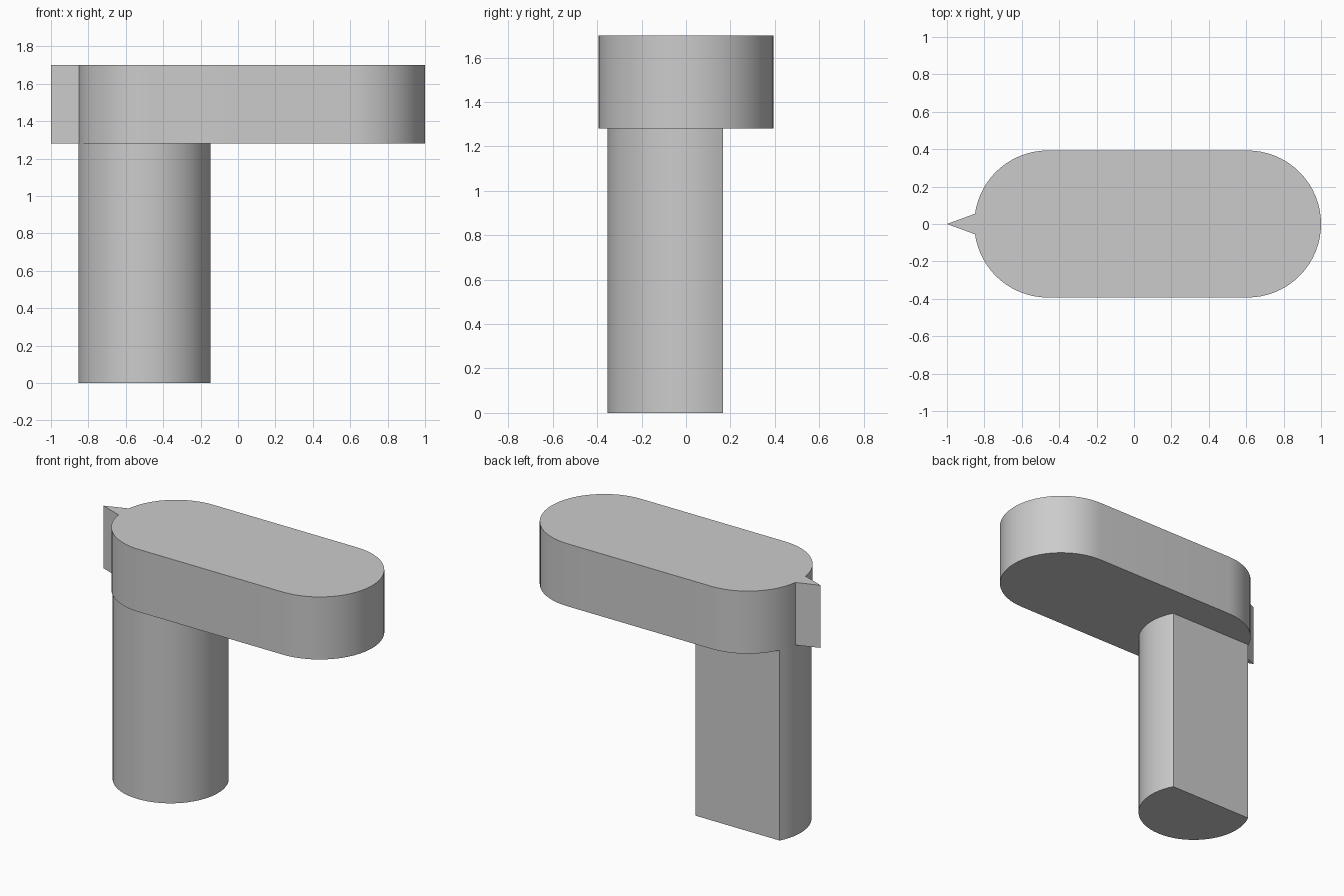
import bpy, bmesh
from math import cos, sin, asin, pi

cube = bpy.data.objects.get("Cube")
if cube:
    bpy.data.objects.remove(cube, do_unlink=True)

grey = bpy.data.materials.new("plain grey")
grey.use_nodes = True
colour = (0.6, 0.6, 0.6, 1)
grey.diffuse_color = colour
grey.node_tree.nodes["Principled BSDF"].inputs["Base Color"].default_value = colour


def arc(cx, radius, start, end, steps):
    """Points along an arc centred on y = 0."""
    angles = [start + (end - start) * i / steps for i in range(steps + 1)]
    return [(cx + radius * cos(a), radius * sin(a)) for a in angles]


def extrude_profile(name, outline, bottom, top):
    """Closed prism from a counter-clockwise outline."""
    bm = bmesh.new()
    base = bm.faces.new([bm.verts.new((x, y, bottom)) for x, y in outline])
    moved = bmesh.ops.extrude_face_region(bm, geom=[base], use_keep_orig=True)["geom"]
    verts = [v for v in moved if isinstance(v, bmesh.types.BMVert)]
    bmesh.ops.translate(bm, vec=(0, 0, top - bottom), verts=verts)
    bmesh.ops.recalc_face_normals(bm, faces=bm.faces)
    mesh = bpy.data.meshes.new(name)
    bm.to_mesh(mesh)
    bm.free()
    mesh.materials.append(grey)
    obj = bpy.data.objects.new(name, mesh)
    bpy.context.collection.objects.link(obj)
    bpy.ops.object.select_all(action="DESELECT")
    obj.select_set(True)
    bpy.context.view_layer.objects.active = obj
    bpy.ops.object.shade_smooth_by_angle(angle=pi / 6)
    return obj


# D-shaped shaft with its flat at the back
shaft_radius, flat_y = 0.354, 0.167
flat_angle = asin(flat_y / shaft_radius)
shaft = arc(-0.5, shaft_radius, pi - flat_angle, 2 * pi + flat_angle, 40)
extrude_profile("shaft", shaft, 0, 1.28)

# Rounded handle with a pointed marker on its right end
handle_radius, notch_y = 0.393, 0.055
notch = asin(notch_y / handle_radius)
handle = arc(0.607, handle_radius, -pi / 2, pi / 2, 32)
handle += arc(-0.461, handle_radius, pi / 2, pi - notch, 16)
handle += [(-1, 0)]
handle += arc(-0.461, handle_radius, pi + notch, 1.5 * pi, 16)
extrude_profile("pointer_handle", handle, 1.28, 1.70)
